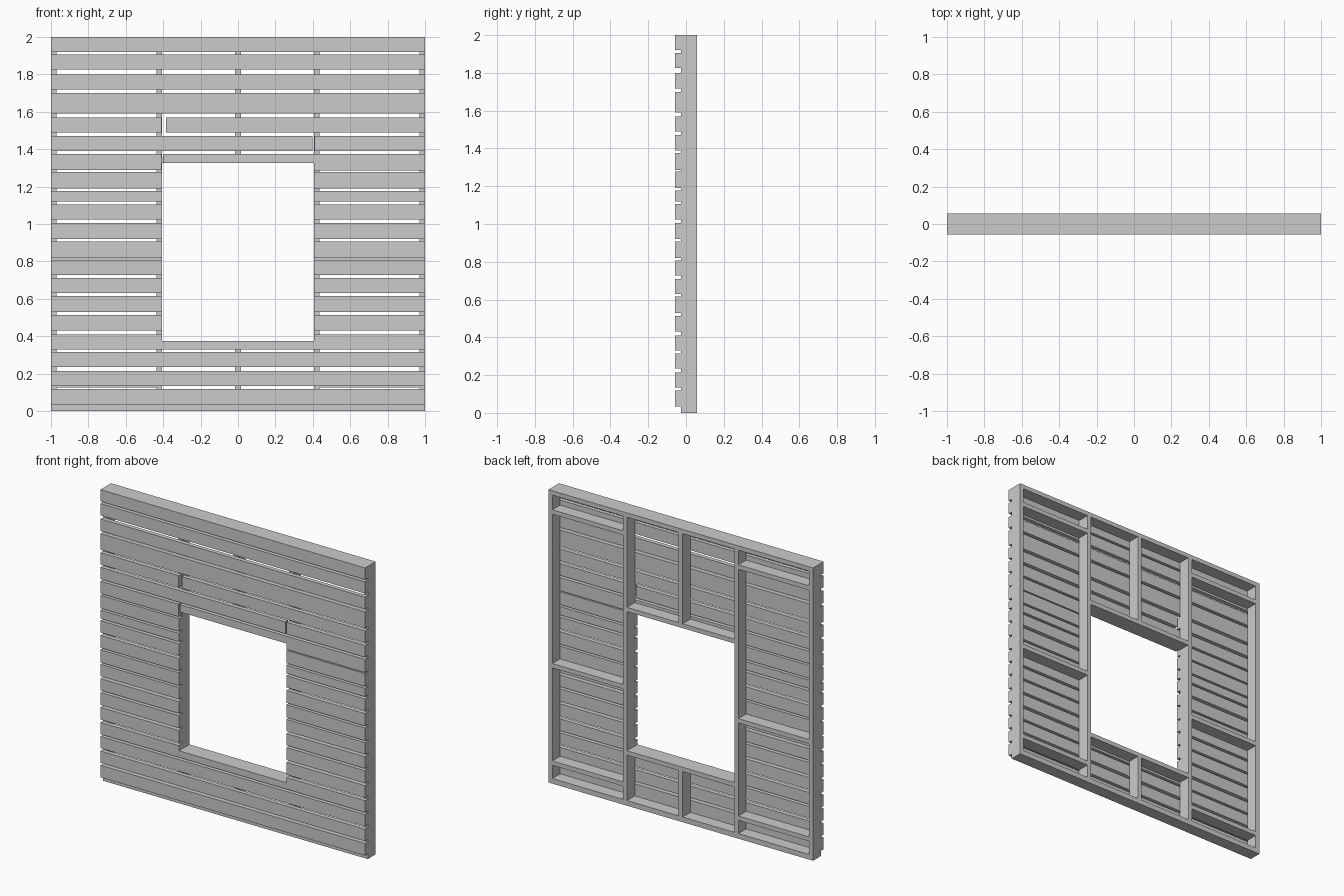
import bpy
import bmesh

cube = bpy.data.objects.get("Cube")
if cube:
    bpy.data.objects.remove(cube, do_unlink=True)

grey = bpy.data.materials.new("plain_grey")
grey.use_nodes = True
color = (0.6, 0.6, 0.6, 1)
grey.diffuse_color = color
grey.node_tree.nodes["Principled BSDF"].inputs["Base Color"].default_value = color

FRONT, JOINT, BACK = -0.057, -0.027, 0.057
WIN, HEAD, SILL = 0.406, 1.325, 0.375
T = 0.03  # timber thickness


def prism(name, outline, y0, y1):
    """Extrude an x-z outline from y0 to y1."""
    bm = bmesh.new()
    face = bm.faces.new([bm.verts.new((x, y0, z)) for x, z in outline])
    moved = bmesh.ops.extrude_face_region(bm, geom=[face])["geom"]
    verts = [v for v in moved if isinstance(v, bmesh.types.BMVert)]
    bmesh.ops.translate(bm, verts=verts, vec=(0, y1 - y0, 0))
    bmesh.ops.recalc_face_normals(bm, faces=bm.faces)
    mesh = bpy.data.meshes.new(name)
    bm.to_mesh(mesh)
    bm.free()
    mesh.materials.append(grey)
    obj = bpy.data.objects.new(name, mesh)
    bpy.context.collection.objects.link(obj)


def rect(x0, x1, z0, z1):
    return [(x0, z0), (x1, z0), (x1, z1), (x0, z1)]


def timber(name, x0, x1, z0, z1):
    prism(name, rect(x0, x1, z0, z1), JOINT, BACK)


def board(name, x0, x1, z0, z1):
    prism(name, rect(x0, x1, z0, z1), FRONT, JOINT)


# Frame: plates, studs, window trimmers and short studs
timber("bottom_plate", -1, 1, 0, 0.035)
timber("top_plate", -1, 1, 2 - T, 2)
for side, s in (("left", 1), ("right", -1)):
    for part, a in (("outer_stud", 1 - T), ("window_stud", WIN)):
        x0, x1 = sorted((s * a, s * (a + T)))
        timber(f"{side}_{part}", x0, x1, 0.035, 2 - T)
    x0, x1 = sorted((s * (WIN + T), s * (1 - T)))
    for part, z in (("lower", 0.125), ("middle", 0.79), ("upper", 1.84)):
        timber(f"{side}_{part}_brace", x0, x1, z, z + T)
timber("window_header", -WIN, WIN, HEAD, HEAD + T)
timber("window_sill", -WIN, WIN, SILL - T, SILL)
timber("upper_short_stud", -T / 2, T / 2, HEAD + T, 2 - T)
timber("lower_short_stud", -T / 2, T / 2, 0.035, SILL - T)

# Full-width boards above and below the window
for z0, z1 in ((1.92, 2), (1.825, 1.905), (1.718, 1.8), (1.59, 1.7),
               (0.235, 0.315), (0.135, 0.215), (0.035, 0.118)):
    board("long_board", -1, 1, z0, z1)

# Broken rows above the window
board("upper_split_board_right", -1, -0.408, 1.49, 1.57)
board("upper_split_board_left", -0.385, 1, 1.49, 1.57)
board("middle_split_board_right", -1, 0.398, 1.39, 1.47)
board("middle_split_board_left", 0.408, 1, 1.39, 1.47)
board("lower_split_board_right", -1, -0.41, 1.29, 1.375)
prism("notched_head_board",
      [(-0.4, HEAD), (WIN, HEAD), (WIN, 1.285), (1, 1.285), (1, 1.375), (-0.4, 1.375)],
      FRONT, JOINT)

# Short boards on both sides of the window
for z0, z1 in ((1.19, 1.278), (1.12, 1.177), (1.025, 1.105), (0.92, 1.005),
               (0.82, 0.907), (0.727, 0.807), (0.63, 0.71), (0.53, 0.615),
               (0.43, 0.513)):
    board("left_short_board", WIN, 1, z0, z1)
    board("right_short_board", -1, -WIN, z0, z1)

# Board cut around the sill
prism("notched_sill_board",
      [(-1, 0.33), (1, 0.33), (1, 0.41), (WIN, 0.41), (WIN, SILL),
       (-WIN, SILL), (-WIN, 0.41), (-1, 0.41)], FRONT, JOINT)
